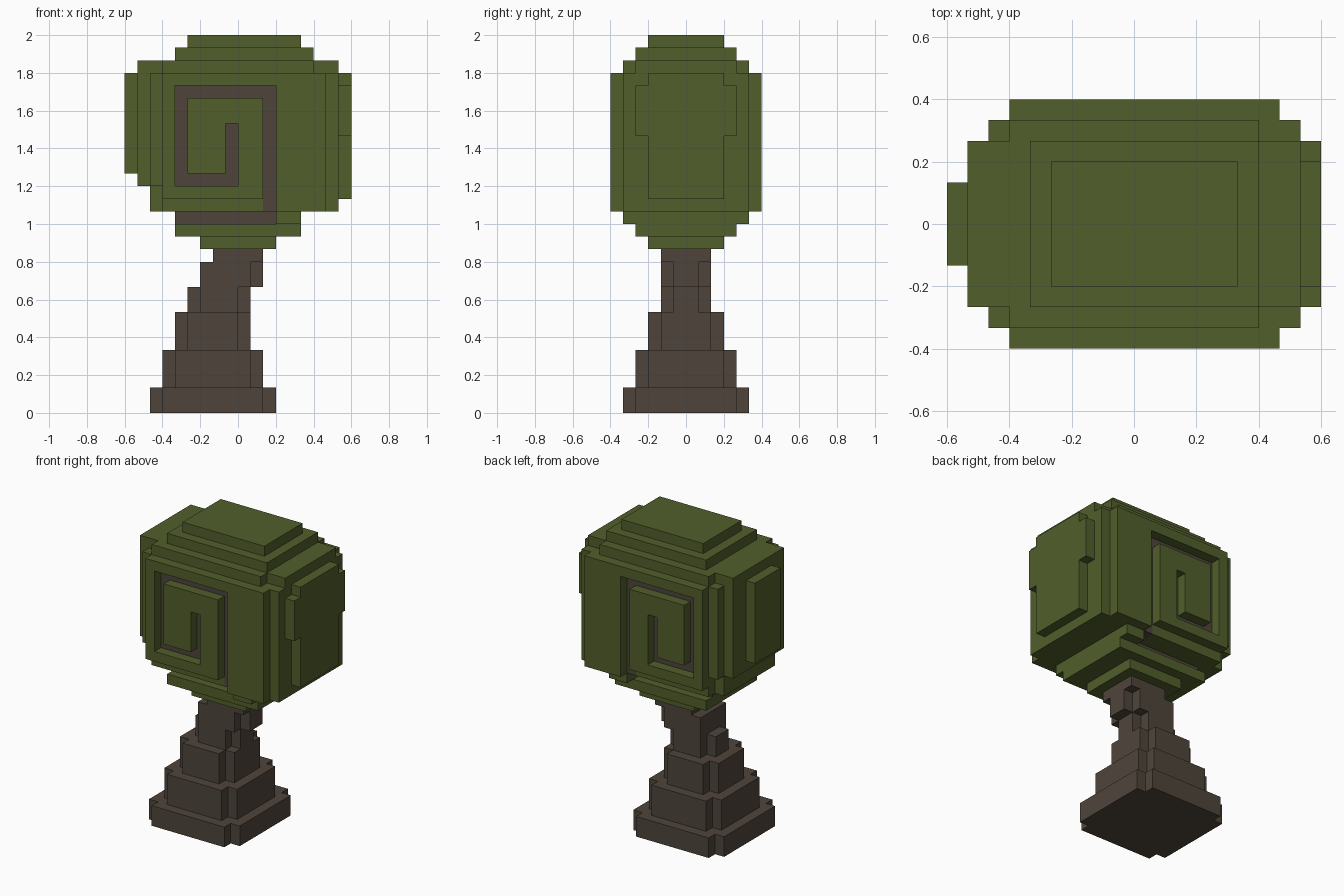
import bpy, bmesh, math
from mathutils import Vector

if "Cube" in bpy.data.objects:
    bpy.data.objects.remove(bpy.data.objects["Cube"])

U = 1 / 15  # block size


def material(name, rgb):
    m = bpy.data.materials.new(name)
    m.diffuse_color = (*rgb, 1)
    m.use_nodes = True
    m.node_tree.nodes["Principled BSDF"].inputs["Base Color"].default_value = m.diffuse_color
    return m


LEAF = material("leaf green", (0.084, 0.114, 0.025))
BARK = material("bark brown", (0.078, 0.060, 0.044))


def fill(cells, x, y, z, value):
    """Set a box of blocks; value None carves it away."""
    for i in range(*x):
        for j in range(*y):
            for k in range(*z):
                if value is None:
                    cells.pop((i, j, k), None)
                else:
                    cells[i, j, k] = value


def both(cells, x, y, z, value):
    """Same box on the front and mirrored on the back."""
    fill(cells, x, y, z, value)
    fill(cells, x, (-y[1], -y[0]), z, value)


def build(name, cells, mats):
    """Skin the blocks with their outer faces, merged into flat panels."""
    bm = bmesh.new()
    verts = {}
    for cell, value in cells.items():
        for axis in range(3):
            for side in (0, 1):
                near = list(cell)
                near[axis] += 2 * side - 1
                if tuple(near) in cells:
                    continue
                a, b = (axis + 1) % 3, (axis + 2) % 3
                ring = []
                for da, db in ((0, 0), (1, 0), (1, 1), (0, 1)):
                    p = list(cell)
                    p[axis] += side
                    p[a] += da
                    p[b] += db
                    p = tuple(p)
                    if p not in verts:
                        verts[p] = bm.verts.new(Vector(p) * U)
                    ring.append(verts[p])
                face = bm.faces.new(ring if side else ring[::-1])
                face.material_index = value
    bmesh.ops.dissolve_limit(bm, angle_limit=math.radians(1), verts=bm.verts[:],
                             edges=bm.edges[:], delimit={'MATERIAL'})
    mesh = bpy.data.meshes.new(name)
    bm.to_mesh(mesh)
    bm.free()
    for m in mats:
        mesh.materials.append(m)
    ob = bpy.data.objects.new(name, mesh)
    bpy.context.collection.objects.link(ob)


# Leaning trunk: stepped tiers with notched corners (x0, x1, half depth, z0, z1)
trunk = {}
for x0, x1, d, z0, z1 in ((-7, 3, 5, 0, 2), (-6, 2, 4, 2, 5),
                          (-5, 1, 3, 5, 8), (-4, 1, 2, 8, 10)):
    fill(trunk, (x0, x1), (1 - d, d - 1), (z0, z1), 0)
    fill(trunk, (x0 + 1, x1 - 1), (-d, d), (z0, z1), 0)
fill(trunk, (-3, 1), (-2, 2), (10, 12), 0)
fill(trunk, (1, 2), (-1, 1), (10, 12), 0)
fill(trunk, (-2, 2), (-2, 2), (12, 13), 0)
build("trunk", trunk, [BARK])

# Canopy: rounded mass of stacked slabs
canopy = {}
for x0, x1, d, z0, z1 in (
        (-3, 3, 3, 13, 14), (-5, 5, 4, 14, 15),            # underside steps
        (3, 5, 5, 15, 16),
        (-7, 8, 4, 16, 18), (-6, 8, 5, 16, 18),            # main mass
        (-8, 8, 4, 18, 28), (-7, 8, 5, 18, 27),
        (-6, 7, 6, 17, 27), (3, 7, 6, 16, 17),
        (-6, 6, 5, 27, 28), (-5, 6, 4, 28, 29), (-4, 5, 3, 29, 30),  # top steps
        (-9, -8, 2, 19, 27),                               # left plate
        (8, 9, 3, 17, 27), (8, 9, 4, 22, 26)):             # right plate
    fill(canopy, (x0, x1), (-d, d), (z0, z1), 0)

# Bark band tucked under the main mass
fill(canopy, (-5, 3), (-3, 3), (15, 16), 1)

# Spiral groove cut one block deep, with bark at its floor
for x, z in (((2, 3), (16, 26)), ((-5, 3), (25, 26)), ((-5, -4), (18, 26)),
             ((-5, 0), (18, 19)), ((-1, 0), (18, 23))):
    both(canopy, x, (-6, -5), z, None)
    both(canopy, x, (-5, -4), z, 1)
build("canopy", canopy, [LEAF, BARK])
